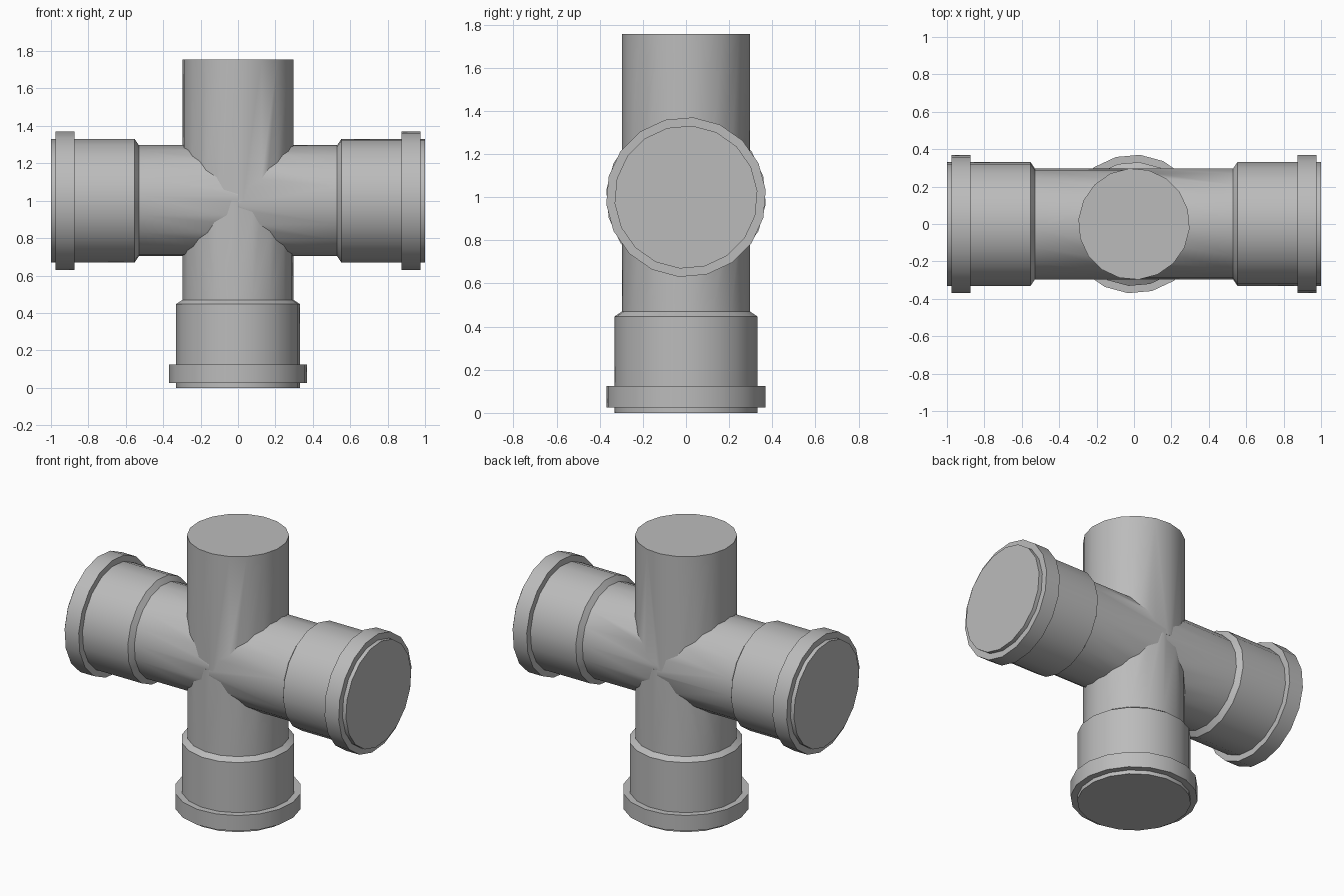
import bpy, bmesh, math
from mathutils import Matrix, Vector

if "Cube" in bpy.data.objects:
    bpy.data.objects.remove(bpy.data.objects["Cube"], do_unlink=True)

SIDES = 18
CENTRE = Vector((0, 0, 1))
PIPE, SOCKET, COLLAR = 0.298, 0.332, 0.371

grey = bpy.data.materials.new("pipe grey")
grey.use_nodes = True
colour = (0.5, 0.5, 0.5, 1)
grey.diffuse_color = colour
grey.node_tree.nodes["Principled BSDF"].inputs["Base Color"].default_value = colour

# Profiles as (radius, distance from the junction)
spigot = [(PIPE, 0), (PIPE, 0.755)]
socket = [(PIPE, 0), (PIPE, 0.53), (SOCKET, 0.553), (SOCKET, 0.875),
          (COLLAR, 0.875), (COLLAR, 0.975), (SOCKET, 0.975), (SOCKET, 1)]


def make_arm(name, profile, turn):
    """Closed lathe of a profile along +z, turned about y at the junction."""
    bm = bmesh.new()
    rings = []
    for radius, dist in profile:
        ring = []
        for i in range(SIDES):
            a = math.radians(-5) + math.tau * i / SIDES
            ring.append(bm.verts.new((radius * math.cos(a), radius * math.sin(a), dist)))
        rings.append(ring)
    for low, high in zip(rings, rings[1:]):
        for i in range(SIDES):
            j = (i + 1) % SIDES
            bm.faces.new((low[i], low[j], high[j], high[i]))
    bm.faces.new(rings[0][::-1])
    bm.faces.new(rings[-1])
    bm.transform(Matrix.Translation(CENTRE) @ Matrix.Rotation(math.radians(turn), 4, 'Y'))
    mesh = bpy.data.meshes.new(name)
    bm.to_mesh(mesh)
    bm.free()
    mesh.materials.append(grey)
    obj = bpy.data.objects.new(name, mesh)
    bpy.context.collection.objects.link(obj)
    return obj


# One plain spigot on top, three collared sockets
arms = [make_arm("top_spigot", spigot, 0),
        make_arm("left_socket", socket, 90),
        make_arm("bottom_socket", socket, 180),
        make_arm("right_socket", socket, 270)]

# Fuse the arms into one fitting
body = arms[0]
for arm in arms[1:]:
    mod = body.modifiers.new("join", 'BOOLEAN')
    mod.operation = 'UNION'
    mod.solver = 'EXACT'
    mod.object = arm
bpy.context.view_layer.update()
graph = bpy.context.evaluated_depsgraph_get()
fused = bpy.data.meshes.new_from_object(body.evaluated_get(graph))
body.modifiers.clear()
body.data = fused
body.name = fused.name = "pipe_cross_fitting"
for arm in arms[1:]:
    bpy.data.objects.remove(arm, do_unlink=True)

# Smooth walls, crisp steps and seams
bpy.ops.object.select_all(action='DESELECT')
body.select_set(True)
bpy.context.view_layer.objects.active = body
bpy.ops.object.shade_smooth_by_angle(angle=math.radians(30))
